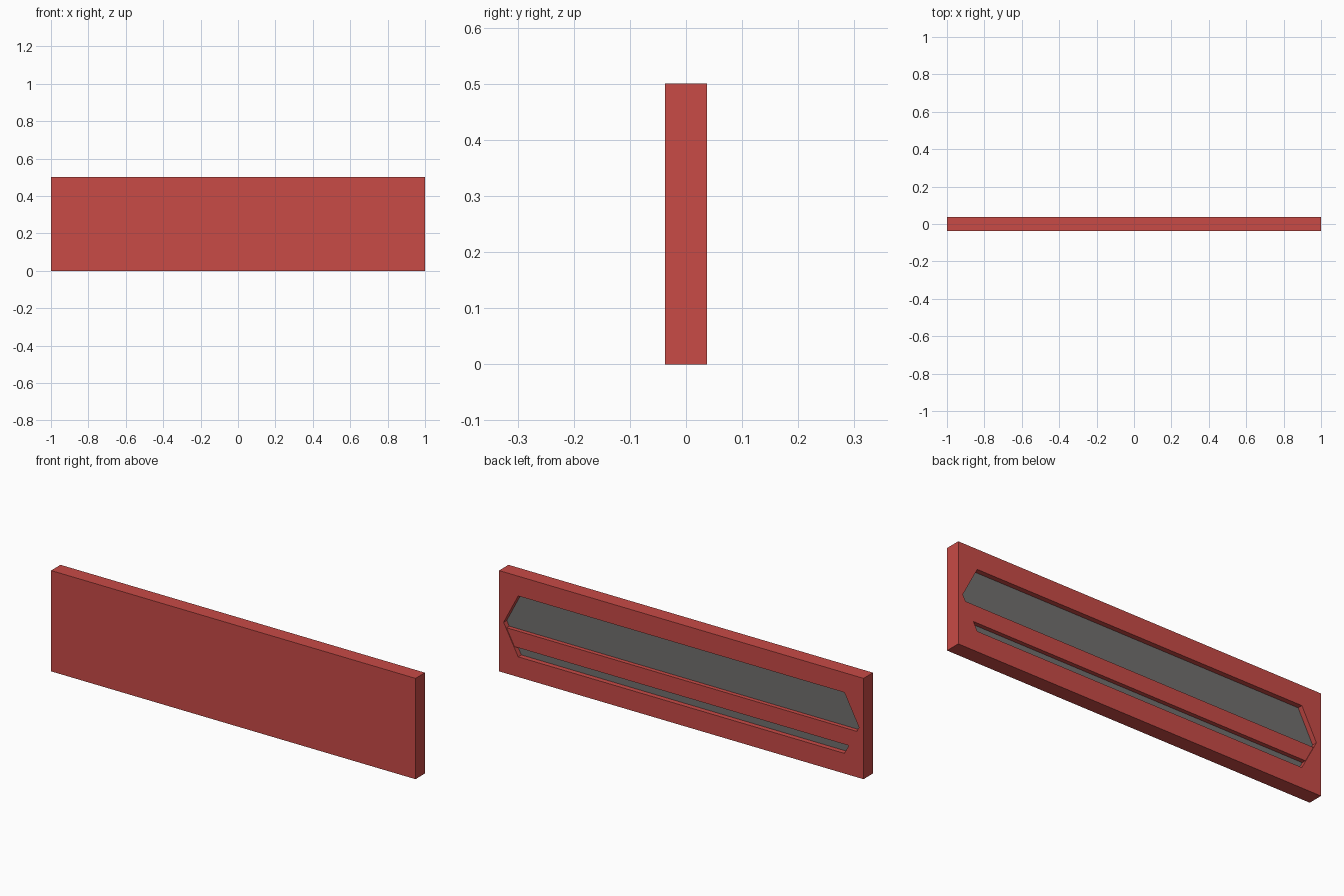
import bpy, bmesh

if "Cube" in bpy.data.objects:
    bpy.data.objects.remove(bpy.data.objects["Cube"])

HALF_Y = 0.037           # half thickness of the panel
FLOOR_Y = HALF_Y - 0.025  # depth of the recess
BAR_Y = HALF_Y - 0.004    # bar sits just inside the recess
MID, LOW, HIGH = 0.25, 0.10, 0.402


def material(name, rgb):
    m = bpy.data.materials.new(name)
    m.diffuse_color = (*rgb, 1)
    m.use_nodes = True
    m.node_tree.nodes["Principled BSDF"].inputs["Base Color"].default_value = m.diffuse_color
    return m


red = material("red paint", (0.578, 0.069, 0.061))
grey = material("dark grey", (0.168, 0.162, 0.156))


def finish(bm, name, mats):
    bmesh.ops.recalc_face_normals(bm, faces=bm.faces)
    me = bpy.data.meshes.new(name)
    bm.to_mesh(me)
    bm.free()
    for m in mats:
        me.materials.append(m)
    ob = bpy.data.objects.new(name, me)
    bpy.context.collection.objects.link(ob)
    return ob


def ring(bm, pts, y):
    return [bm.verts.new((x, y, z)) for x, z in pts]


def bridge(bm, a, b):
    for i in range(len(a)):
        j = (i + 1) % len(a)
        bm.faces.new((a[i], a[j], b[j], b[i]))


def six_sided(mid_x, corner_x, low, high):
    return [(mid_x, MID), (corner_x, high), (-corner_x, high),
            (-mid_x, MID), (-corner_x, low), (corner_x, low)]


def hex_x(z):
    """Half width of the recess at a height below its middle."""
    return 0.895 + 0.08 * (z - LOW) / (MID - LOW)


# Panel: slab with a six-sided recess in the back
outer = six_sided(1, 1, 0, 0.5)
inner = six_sided(0.975, 0.895, LOW, HIGH)
bm = bmesh.new()
front = ring(bm, outer, -HALF_Y)
back = ring(bm, outer, HALF_Y)
lip = ring(bm, inner, HALF_Y)
floor = ring(bm, inner, FLOOR_Y)
bm.faces.new(front)
bridge(bm, front, back)
bridge(bm, back, lip)
bridge(bm, lip, floor)
bm.faces.new(floor).material_index = 1   # grey recess floor
finish(bm, "panel", [red, grey])

# Cross bar spanning the recess
z0, z1 = 0.143, 0.225
profile = [(-hex_x(z0), z0), (hex_x(z0), z0), (hex_x(z1), z1), (-hex_x(z1), z1)]
bm = bmesh.new()
a = ring(bm, profile, FLOOR_Y)
b = ring(bm, profile, BAR_Y)
bm.faces.new(a)
bm.faces.new(b)
bridge(bm, a, b)
finish(bm, "cross_bar", [red])
